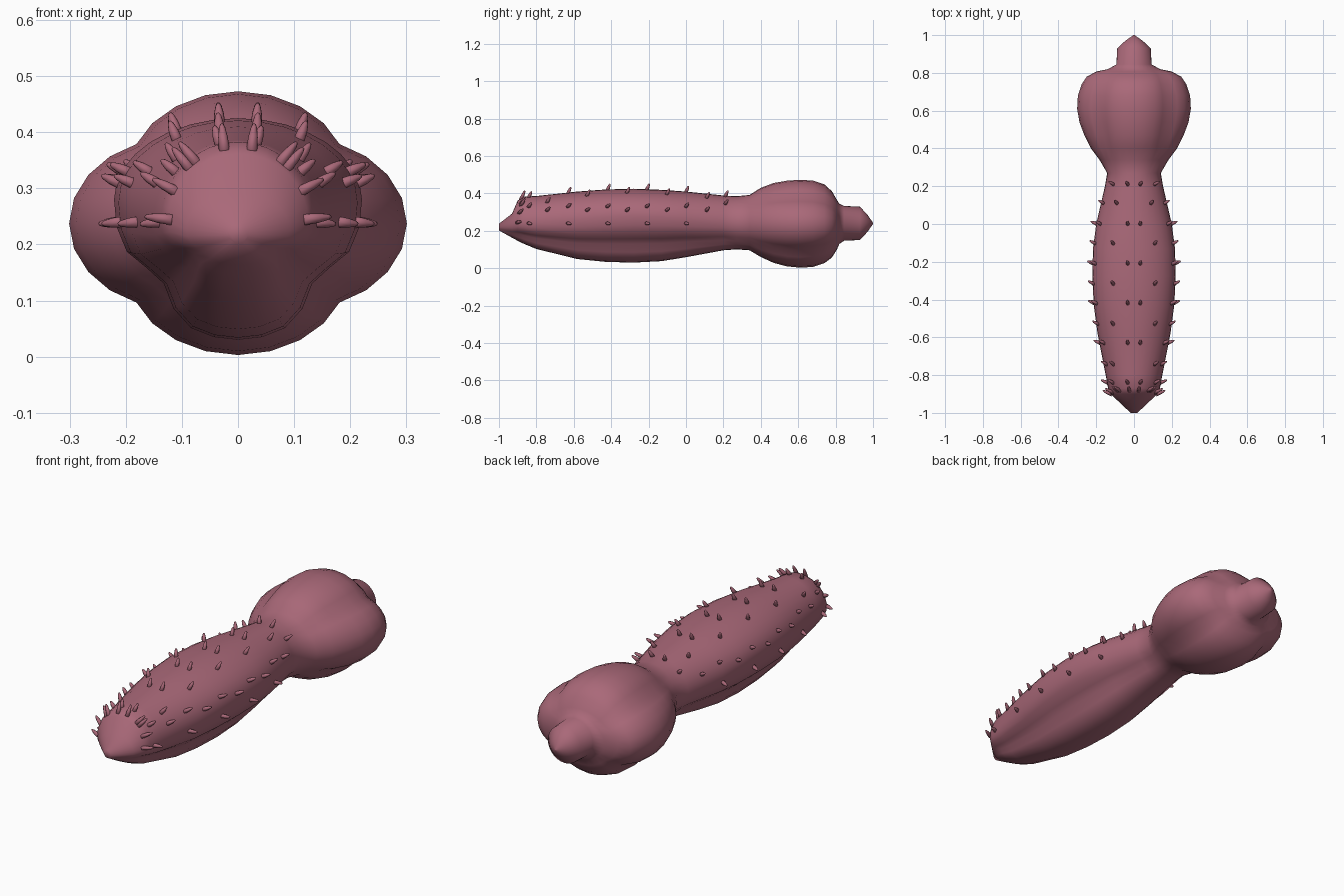
import bpy, bmesh, math
from mathutils import Vector
from mathutils.bvhtree import BVHTree

if "Cube" in bpy.data.objects:
    bpy.data.objects.remove(bpy.data.objects["Cube"])

skin = bpy.data.materials.new("dusky_pink")
skin.diffuse_color = (0.40, 0.14, 0.19, 1)
skin.use_nodes = True
skin.node_tree.nodes["Principled BSDF"].inputs["Base Color"].default_value = skin.diffuse_color

SEG = 32
# Body stations: y, half width, bottom z, top z
STATIONS = [
    (-1.00, .018, .202, .238), (-.93, .092, .163, .292),
    (-.90, .125, .147, .362), (-.87, .137, .132, .383),
    (-.80, .150, .103, .386), (-.58, .193, .049, .410),
    (-.43, .213, .034, .421), (-.28, .221, .030, .425),
    (-.13, .217, .038, .419), (0.00, .200, .059, .410),
    (.20, .154, .096, .389), (.27, .142, .101, .385),
    (.34, .183, .096, .392), (.40, .228, .060, .430),
    (.47, .263, .028, .456), (.54, .289, .010, .468),
    (.61, .301, .003, .473), (.68, .297, .007, .468),
    (.74, .277, .027, .448), (.78, .250, .057, .412),
    (.807, .200, .100, .365), (.82, .138, .130, .345),
]
# Tail nub: y and radius, round about z = .24
STATIONS += [(y, r, .24 - r, .24 + r) for y, r in
             ((.845, .093), (.93, .089), (.97, .046), (1, .003))]


def ramp(y, a, b):
    t = max(0, min(1, (y - a) / (b - a)))
    return t * t * (3 - 2 * t)


def section(y, w, zb, zt):
    """Egg-like cross-section with two belly grooves or four lobes."""
    groove = ramp(y, -1, -.86) * (1 - ramp(y, .12, .32))
    lobes = ramp(y, .22, .52) * (1 - ramp(y, .78, .845))
    zc = (zb + zt) / 2 if w < .1 else .237 + .043 * math.exp(-((y + .28) / .4) ** 2)
    for i in range(SEG):
        a = 2 * math.pi * i / SEG
        c = math.cos(a)
        f = 1 - lobes * .15 * (1 - abs(math.cos(2 * a)) ** .9)
        below = math.degrees(math.acos(max(-1, min(1, c)))) - 90
        f -= groove * .16 * math.exp(-((below - 42) / 15) ** 2)
        h = zt - zc if c > 0 else zc - zb
        yield w * f * math.sin(a), y, zc + h * f * c


def bridge(bm, rings):
    """Skin a row of rings and cap both ends."""
    n = len(rings[0])
    for a, b in zip(rings, rings[1:]):
        for i in range(n):
            j = (i + 1) % n
            bm.faces.new((a[i], a[j], b[j], b[i]))
    bm.faces.new(rings[0])
    bm.faces.new(rings[-1])


def finish(bm, name):
    bmesh.ops.recalc_face_normals(bm, faces=bm.faces)
    for f in bm.faces:
        f.smooth = True
    me = bpy.data.meshes.new(name)
    bm.to_mesh(me)
    me.materials.append(skin)
    ob = bpy.data.objects.new(name, me)
    bpy.context.collection.objects.link(ob)
    return ob


# Body: trunk, lobed bulb and tail nub in one loft
bm = bmesh.new()
bridge(bm, [[bm.verts.new(p) for p in section(*s)] for s in STATIONS])
bmesh.ops.recalc_face_normals(bm, faces=bm.faces)
tree = BVHTree.FromBMesh(bm)
finish(bm, "body")

# Spines: placed by casting onto the body, leaning backward, mirrored in x
spines = bmesh.new()


def spine(origin, ray, length):
    p, n, _, _ = tree.ray_cast(Vector(origin), Vector(ray))
    if p is None:
        return
    n.y = 0
    d = (n.normalized() + Vector((0, .45, 0))).normalized()
    side = d.cross(Vector((0, 1, 0))).normalized()
    up = d.cross(side)
    for sx in (1, -1):
        rings = []
        for t, r in ((-.2, .010), (.45, .0085), (.85, .0055), (1, .003)):
            ring = []
            for k in range(8):
                a = math.tau * k / 8
                q = p + d * length * t + (side * math.cos(a) + up * math.sin(a)) * r
                ring.append(spines.verts.new((q.x * sx, q.y, q.z)))
            rings.append(ring)
        bridge(spines, rings)


def top(x, y, length=.035):
    spine((x, y, 1), (0, 0, -1), length)


def flank(z, y, length=.035):
    spine((1, y, z), (-1, 0, 0), length)


# Alternating rows along the back
for i in range(6):
    y = .21 - .21 * i
    top(.033, y)
    flank(.345 if i == 0 else .33, y)
    if i > 0:
        flank(.24, y)
for i in range(5):
    y = .11 - .213 * i
    top(.11 if i else .09, y)
    flank(.31, y)
# Crown around the head
for x in (.025, .078):
    top(x, -.88, .045)
for z, y in ((.34, -.88), (.297, -.89), (.245, -.90)):
    flank(z, y, .045)
finish(spines, "spines")
